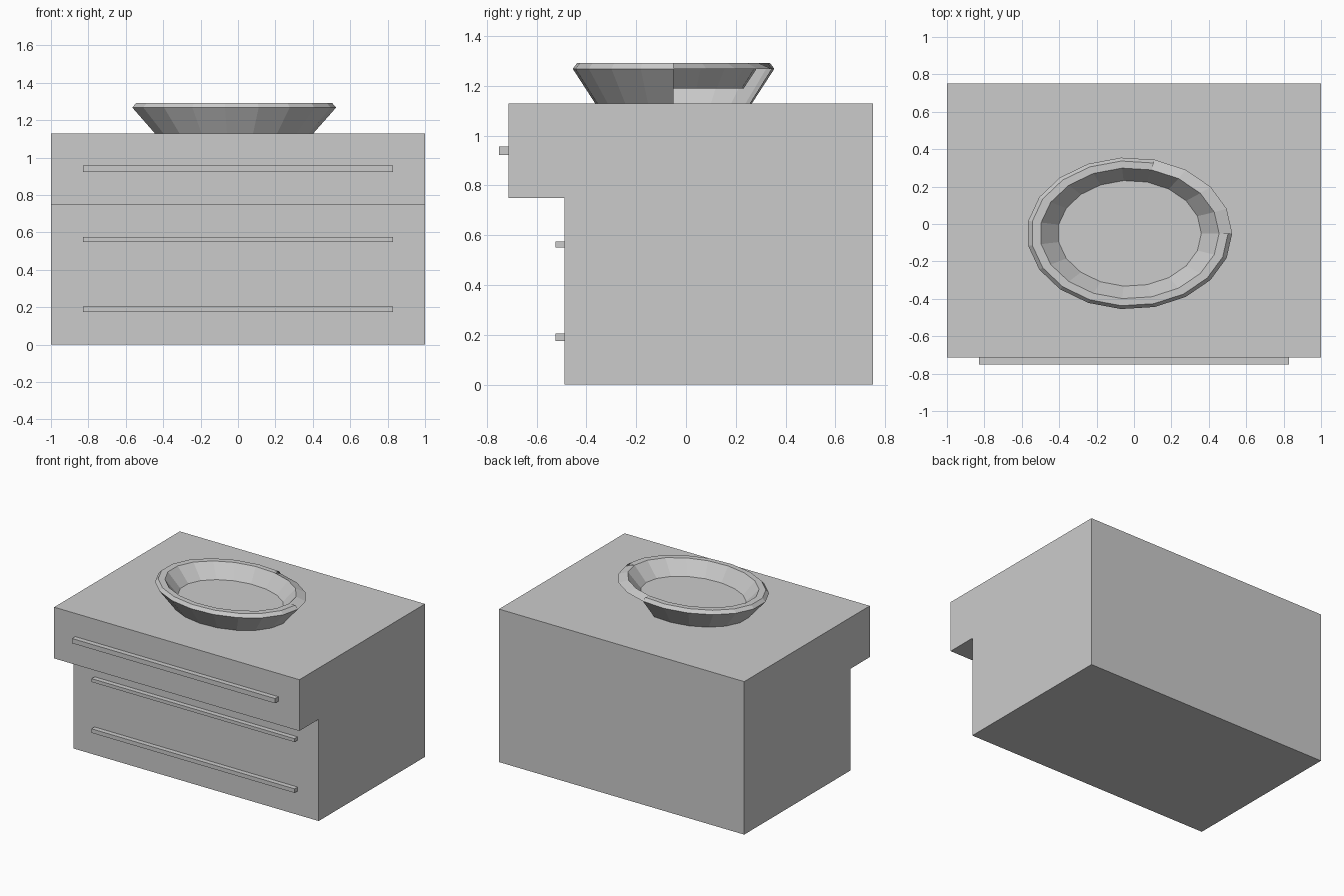
import bpy, bmesh
from math import sin, cos, tau

if "Cube" in bpy.data.objects:
    bpy.data.objects.remove(bpy.data.objects["Cube"])


def finish(bm, name):
    mesh = bpy.data.meshes.new(name)
    bm.to_mesh(mesh)
    bm.free()
    ob = bpy.data.objects.new(name, mesh)
    bpy.context.collection.objects.link(ob)
    return ob


def extrude_x(name, profile, half):
    """Solid from a (y, z) profile swept along x."""
    bm = bmesh.new()
    face = bm.faces.new([bm.verts.new((-half, y, z)) for y, z in profile])
    ext = bmesh.ops.extrude_face_region(bm, geom=[face])["geom"]
    verts = [g for g in ext if isinstance(g, bmesh.types.BMVert)]
    bmesh.ops.translate(bm, verts=verts, vec=(2 * half, 0, 0))
    bmesh.ops.recalc_face_normals(bm, faces=bm.faces)
    return finish(bm, name)


def bar(name, y0, y1, z0, z1):
    extrude_x(name, [(y0, z0), (y1, z0), (y1, z1), (y0, z1)], 0.828)


# Cabinet body with overhanging top drawer
extrude_x("cabinet", [(0.75, 0), (0.75, 1.128), (-0.713, 1.128),
                      (-0.713, 0.75), (-0.488, 0.75), (-0.488, 0)], 1.0)

# Drawer handles
bar("top_handle", -0.75, -0.713, 0.922, 0.957)
bar("middle_handle", -0.524, -0.488, 0.55, 0.575)
bar("bottom_handle", -0.524, -0.488, 0.175, 0.205)

# Oval basin: foot, outer edge, lip, inner rim, floor as (rx, ry, z)
SIDES, OPEN = 19, 4
CX, CY = -0.024, -0.05
levels = [(0.425, 0.315, 1.128), (0.549, 0.406, 1.268), (0.527, 0.388, 1.292),
          (0.479, 0.35, 1.292), (0.384, 0.283, 1.19)]
bm = bmesh.new()
rings = [[bm.verts.new((CX + rx * cos(tau * i / SIDES), CY + ry * sin(tau * i / SIDES), z))
          for i in range(SIDES)] for rx, ry, z in levels]
for i in range(SIDES):
    j = (i + 1) % SIDES
    # The back right part has no outer wall and a plain rim
    steps = [(1, 3), (3, 4)] if i < OPEN else [(0, 1), (1, 2), (2, 3), (3, 4)]
    for a, b in steps:
        bm.faces.new((rings[a][i], rings[a][j], rings[b][j], rings[b][i]))
bm.faces.new(rings[4])
finish(bm, "basin")
